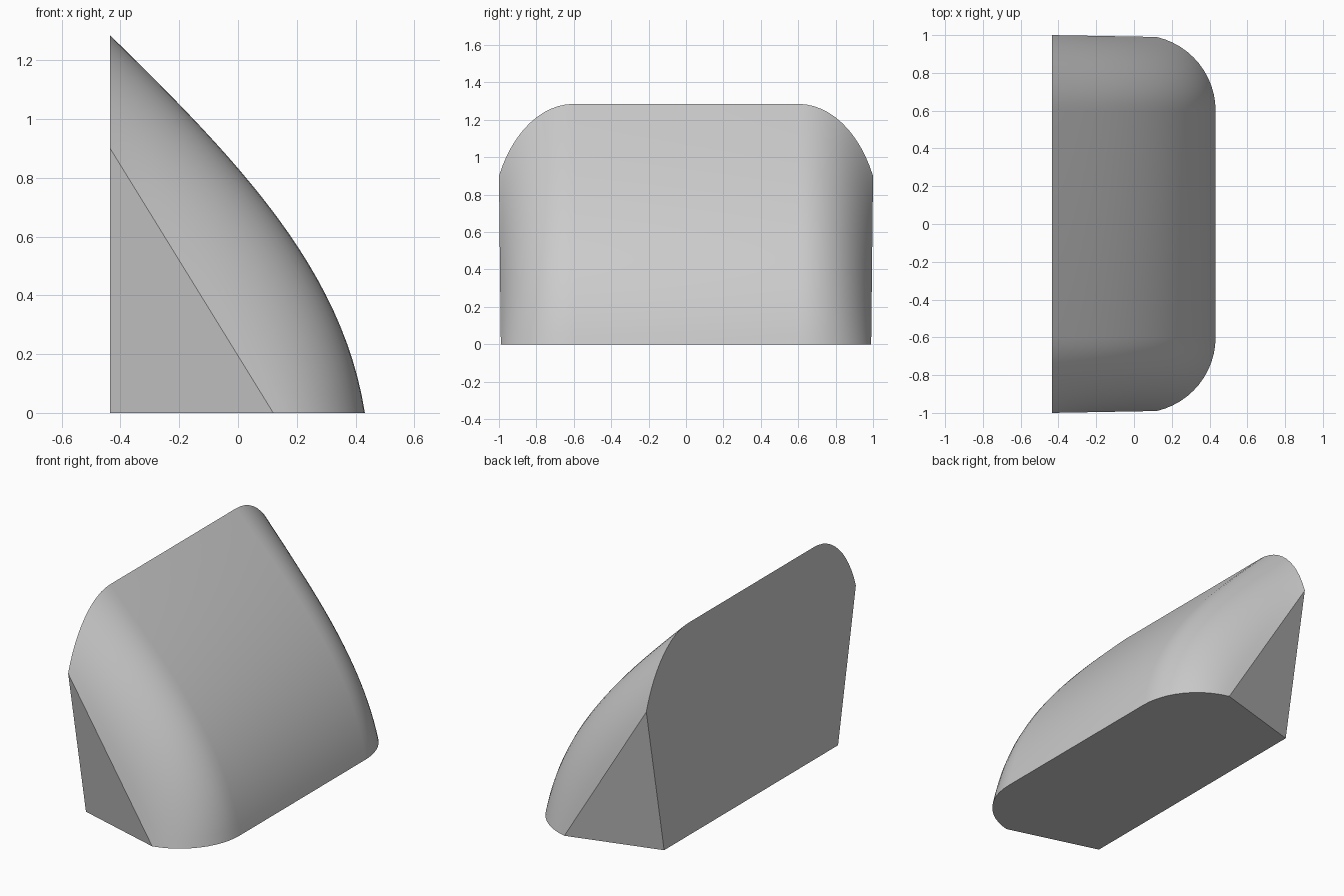
import bpy, bmesh, math
from mathutils import Vector

cube = bpy.data.objects.get("Cube")
if cube:
    bpy.data.objects.remove(cube)

ROWS, ARC = 24, 12
BACK_X = -0.435

# Outer curve and straight side edge, both running from top to bottom
CURVE = [Vector(p) for p in ((BACK_X, 1.285), (0, 0.86), (0.355, 0.49), (0.432, 0))]
SIDE = Vector((BACK_X, 0.9)), Vector((0.12, 0))


def bezier(t):
    a, b, c, d = CURVE
    s = 1 - t
    return a * s**3 + b * 3 * s * s * t + c * 3 * s * t * t + d * t**3


def rounded_row(t):
    """One cross row: rounded shoulder, flat middle, rounded shoulder."""
    outer, inner = bezier(t), SIDE[0].lerp(SIDE[1], t)
    spread = math.radians(65 + 12 * t)
    half = []
    for i in range(ARC + 1):
        a = spread * i / ARC
        fade = (math.cos(a) - math.cos(spread)) / (1 - math.cos(spread))
        p = inner.lerp(outer, fade)
        y = 0.6 + (0.4 - 0.01 * t) * math.sin(a) / math.sin(spread)
        half.append((p.x, y, p.y))
    return [(x, -y, z) for x, y, z in reversed(half)] + half


bm = bmesh.new()
grid = [[bm.verts.new(p) for p in rounded_row(r / ROWS)] for r in range(ROWS + 1)]
corners = [bm.verts.new((BACK_X, y, 0)) for y in (-0.83, 0.83)]

# Curved shell
for upper, lower in zip(grid, grid[1:]):
    for i in range(len(upper) - 1):
        bm.faces.new((upper[i], upper[i + 1], lower[i + 1], lower[i]))

# Flat back, base and triangular sides leaning in to the lower back corners
bm.faces.new(grid[0] + corners[::-1])
bm.faces.new(grid[-1] + corners[::-1])
for corner, i in zip(corners, (0, -1)):
    bm.faces.new([row[i] for row in grid] + [corner])
bmesh.ops.recalc_face_normals(bm, faces=bm.faces)

mesh = bpy.data.meshes.new("rounded_wedge")
bm.to_mesh(mesh)
bm.free()
wedge = bpy.data.objects.new("rounded_wedge", mesh)
bpy.context.collection.objects.link(wedge)

# Plain grey material
grey = bpy.data.materials.new("plain_grey")
grey.use_nodes = True
colour = (0.6, 0.6, 0.6, 1)
grey.diffuse_color = colour
grey.node_tree.nodes["Principled BSDF"].inputs["Base Color"].default_value = colour
mesh.materials.append(grey)

bpy.context.view_layer.objects.active = wedge
wedge.select_set(True)
bpy.ops.object.shade_smooth_by_angle(angle=math.radians(20))
